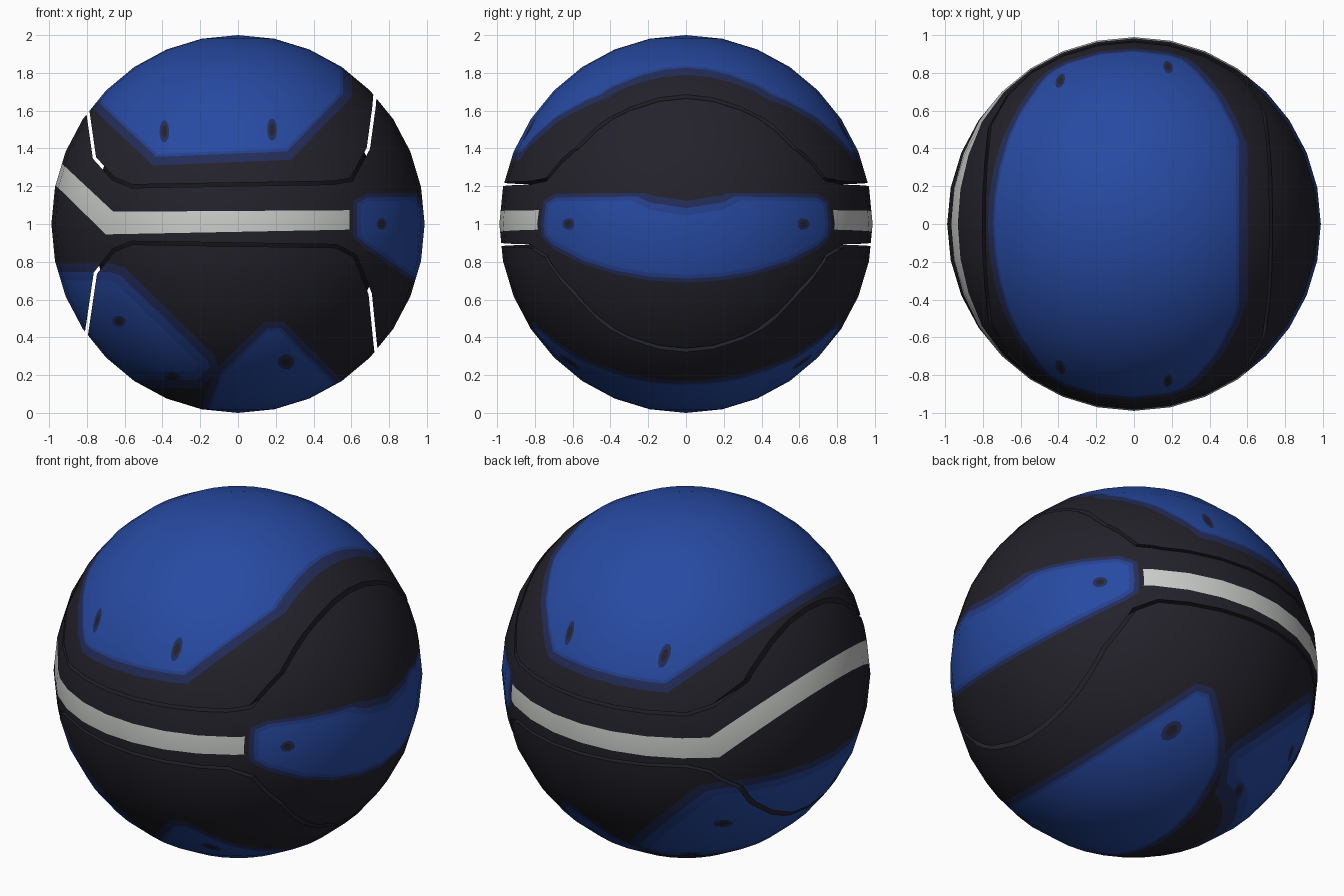
import bpy
import bmesh
import math
from mathutils import Vector

if "Cube" in bpy.data.objects:
    bpy.data.objects.remove(bpy.data.objects["Cube"], do_unlink=True)

PALETTE = {
    "charcoal": (0.017, 0.016, 0.024),
    "navy_border": (0.017, 0.026, 0.1),
    "mid_blue": (0.018, 0.052, 0.27),
    "bright_blue": (0.02, 0.068, 0.36),
    "pale_grey": (0.6, 0.62, 0.6),
    "seam_black": (0.008, 0.008, 0.01),
}
NAMES = list(PALETTE)
MATS = []
for name, rgb in PALETTE.items():
    mat = bpy.data.materials.new(name)
    mat.use_nodes = True
    mat.diffuse_color = (*rgb, 1)
    bsdf = mat.node_tree.nodes["Principled BSDF"]
    bsdf.inputs["Base Color"].default_value = (*rgb, 1)
    bsdf.inputs["Roughness"].default_value = 0.6
    MATS.append(mat)

CENTRE = Vector((0, 0, 1))


def new_sphere(radius):
    bm = bmesh.new()
    bmesh.ops.create_uvsphere(bm, u_segments=32, v_segments=16, radius=radius)
    for v in bm.verts:
        v.co = Vector((v.co.x * 0.988, v.co.y * 0.988, v.co.z)) + CENTRE
    for f in bm.faces:
        f.smooth = True
    return bm


def finish(bm, name):
    mesh = bpy.data.meshes.new(name)
    bm.to_mesh(mesh)
    bm.free()
    for mat in MATS:
        mesh.materials.append(mat)
    ob = bpy.data.objects.new(name, mesh)
    bpy.context.collection.objects.link(ob)
    return ob


def carve(bm, layer, poly, colour, inset=0.0):
    """Cut a convex outline, given in x and z, through the ball along y and colour it."""
    pairs = list(zip(poly, poly[1:] + poly[:1]))
    area = sum(a[0] * b[1] - b[0] * a[1] for a, b in pairs)
    turn = 1 if area > 0 else -1
    lo_x, hi_x = min(p[0] for p in poly), max(p[0] for p in poly)
    lo_z, hi_z = min(p[1] for p in poly), max(p[1] for p in poly)
    for f in bm.faces:
        xs = [v.co.x for v in f.verts]
        zs = [v.co.z for v in f.verts]
        f[layer] = int(max(xs) > lo_x and min(xs) < hi_x
                       and max(zs) > lo_z and min(zs) < hi_z)
    for a, b in pairs:
        inward = Vector((a[1] - b[1], 0, b[0] - a[0])).normalized() * turn
        point = Vector((a[0], 0, a[1])) + inward * inset
        faces = [f for f in bm.faces if f[layer]]
        edges = list({e for f in faces for e in f.edges})
        verts = list({v for f in faces for v in f.verts})
        bmesh.ops.bisect_plane(bm, geom=verts + edges + faces, dist=1e-5,
                               plane_co=point, plane_no=inward)
        for f in bm.faces:
            if f[layer] and (f.calc_center_median() - point).dot(inward) < 0:
                f[layer] = 0
    for f in bm.faces:
        if f[layer]:
            f.material_index = NAMES.index(colour)


def ellipse(x, z, rx, rz, sides=10):
    steps = [2 * math.pi * i / sides for i in range(sides)]
    return [(x + rx * math.cos(t), z + rz * math.sin(t)) for t in steps]


def strip(path, half):
    """Quads along a path, with mitred joints."""
    pts = [Vector(p) for p in path]
    rails = []
    for i, p in enumerate(pts):
        d0 = (p - pts[i - 1]).normalized() if i else None
        d1 = (pts[i + 1] - p).normalized() if i < len(pts) - 1 else None
        d0, d1 = d0 or d1, d1 or d0
        t = (d0 + d1).normalized()
        n = Vector((-t.y, t.x)) * half / max(t.dot(d0), 0.5)
        rails.append((tuple(p + n), tuple(p - n)))
    return [[a[0], a[1], b[1], b[0]] for a, b in zip(rails, rails[1:])]


shell = new_sphere(1)
inside = shell.faces.layers.int.new("inside")

# Blue panels: outline, border width, rim width
PANELS = [
    ([(-0.45, 1.31), (0.28, 1.34), (0.6, 1.67), (0.6, 2.3), (-1.5, 2.3)], 0.045, 0.06),
    ([(0.61, 0.93), (0.66, 0.88), (0.95, 0.68), (1.2, 0.51), (1.2, 0.82),
      (0.945, 1.165), (0.68, 1.16), (0.61, 1.12)], 0.02, 0.04),
    ([(-0.2, 0.13), (-0.1, 0.23), (-0.12, 0.3), (-0.6, 0.77), (-0.67, 0.79),
      (-1.3, 0.79), (-1.3, 0.13)], 0.045, 0.09),
    ([(-0.2, -0.1), (0.82, -0.1), (0.24, 0.485), (0.14, 0.48),
      (-0.12, 0.23), (-0.19, 0.04)], 0.035, 0.05),
]
for outline, border, rim in PANELS:
    carve(shell, inside, outline, "navy_border")
    carve(shell, inside, outline, "mid_blue", border)
    carve(shell, inside, outline, "bright_blue", rim)

# Small dark recess marks on the panels
MARKS = [(-0.39, 1.49, 0.026, 0.06), (0.18, 1.5, 0.026, 0.06),
         (0.76, 1.0, 0.026, 0.032), (-0.63, 0.485, 0.035, 0.03),
         (-0.35, 0.19, 0.045, 0.028), (0.255, 0.27, 0.045, 0.04)]
for x, z, rx, rz in MARKS:
    carve(shell, inside, ellipse(x, z, rx, rz), "navy_border")
    carve(shell, inside, ellipse(x, z, rx * 0.55, rz * 0.55), "charcoal")

# Pale stripe with a bend
carve(shell, inside, [(-0.7, 0.945), (0.59, 0.97), (0.59, 1.073), (-0.66, 1.065)], "pale_grey")
carve(shell, inside, [(-0.7, 0.945), (-0.66, 1.065), (-1.2, 1.57), (-1.2, 1.435)], "pale_grey")

# Seam grooves: cut the strips out, then run their walls straight in along y
UPPER = [(0.735, 1.8), (0.72, 1.62), (0.69, 1.4), (0.6, 1.235), (0.5, 1.218),
         (-0.56, 1.2), (-0.66, 1.24), (-0.76, 1.35), (-0.81, 1.7)]
LOWER = [(0.745, 0.2), (0.725, 0.38), (0.7, 0.63), (0.62, 0.83), (0.52, 0.883),
         (-0.56, 0.9), (-0.66, 0.86), (-0.755, 0.74), (-0.82, 0.3)]
for path in (UPPER, LOWER):
    for quad in strip(path, 0.009):
        carve(shell, inside, quad, "seam_black")
groove = NAMES.index("seam_black")
bmesh.ops.delete(shell, geom=[f for f in shell.faces if f.material_index == groove],
                 context="FACES")
rim_edges = [e for e in shell.edges if e.is_boundary]
walls = bmesh.ops.extrude_edge_only(shell, edges=rim_edges)["geom"]
for item in walls:
    if isinstance(item, bmesh.types.BMVert):
        item.co.y = 0
    elif isinstance(item, bmesh.types.BMFace):
        item.smooth = False
        item.material_index = NAMES.index("charcoal")
shell.normal_update()
slivers = [f for f in shell.faces if not f.smooth and f.calc_area() < 1e-8]
bmesh.ops.delete(shell, geom=slivers, context="FACES")
shell.faces.layers.int.remove(inside)
ball = finish(shell, "ball_shell")

# Round shading on the shell, flat shading on the groove walls
mesh = ball.data
normals = [None] * len(mesh.loops)
for poly in mesh.polygons:
    for i in poly.loop_indices:
        co = mesh.vertices[mesh.loops[i].vertex_index].co
        normals[i] = (co - CENTRE).normalized() if poly.use_smooth else poly.normal.copy()
mesh.normals_split_custom_set(normals)

# Dark core behind the grooves
core = new_sphere(0.78)
for f in core.faces:
    f.material_index = groove
finish(core, "inner_core")
